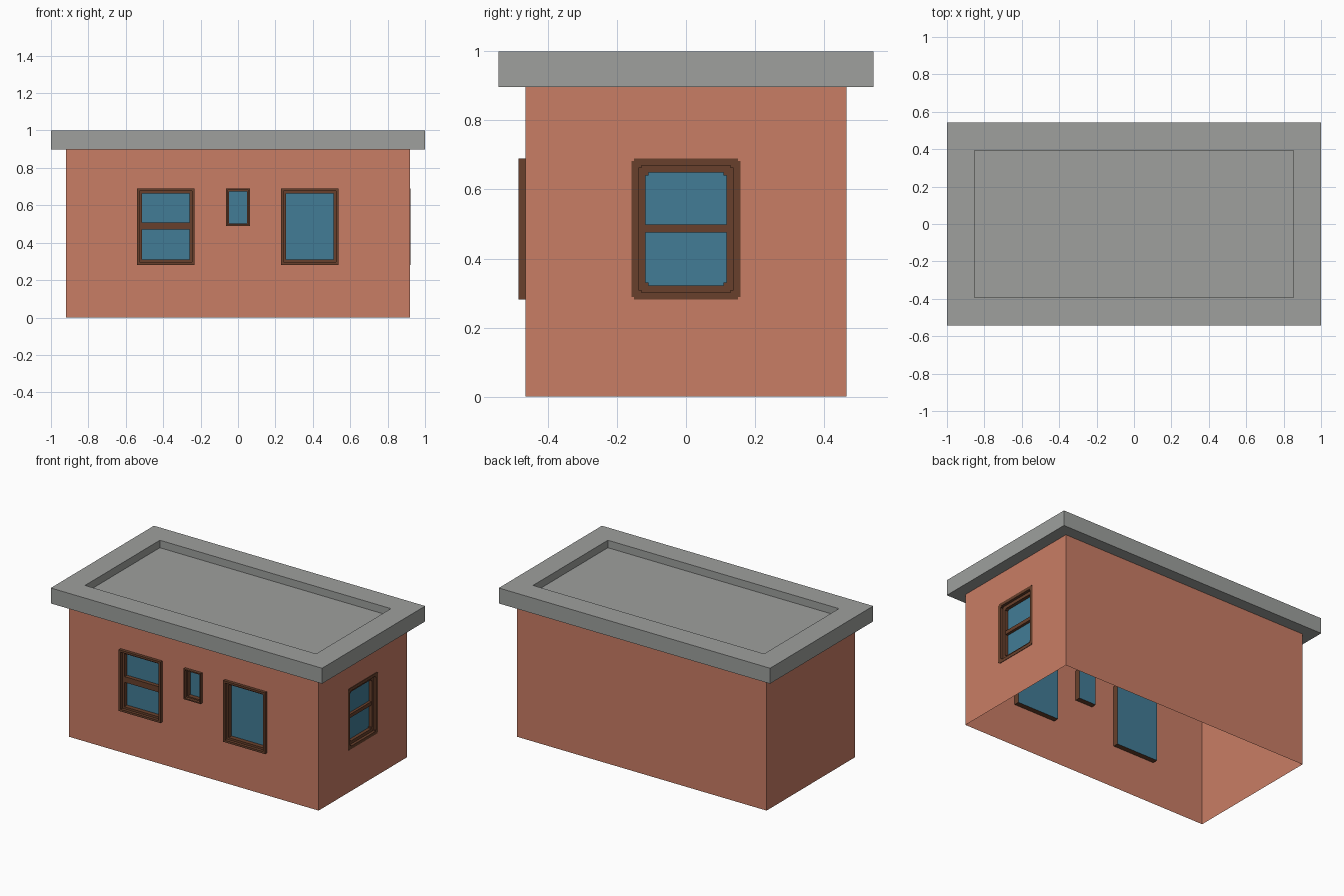
import bpy
import bmesh
from math import pi
from mathutils import Matrix

if "Cube" in bpy.data.objects:
    bpy.data.objects.remove(bpy.data.objects["Cube"], do_unlink=True)


def material(name, rgb):
    mat = bpy.data.materials.new(name)
    mat.use_nodes = True
    mat.diffuse_color = (*rgb, 1)
    mat.node_tree.nodes["Principled BSDF"].inputs["Base Color"].default_value = (*rgb, 1)
    return mat


TERRACOTTA = material("terracotta wall", (0.584, 0.205, 0.130))
CONCRETE = material("grey concrete", (0.342, 0.352, 0.340))
WOOD = material("brown wood", (0.138, 0.051, 0.025))
GLASS = material("blue glass", (0.054, 0.202, 0.305))

HALF_X, HALF_Y, WALL_TOP = 0.92, 0.465, 0.897


def finish(bm, name, mats, matrix=None):
    bmesh.ops.remove_doubles(bm, verts=bm.verts, dist=1e-5)
    bmesh.ops.recalc_face_normals(bm, faces=bm.faces)
    if matrix:
        bm.transform(matrix)
    mesh = bpy.data.meshes.new(name)
    bm.to_mesh(mesh)
    bm.free()
    for mat in mats:
        mesh.materials.append(mat)
    obj = bpy.data.objects.new(name, mesh)
    bpy.context.collection.objects.link(obj)
    return obj


def loft(bm, rings, cap_index=0):
    """Bridge successive rings of points and cap both ends."""
    loops = [[bm.verts.new(p) for p in ring] for ring in rings]
    n = len(loops[0])
    for a, b in zip(loops, loops[1:]):
        for i in range(n):
            j = (i + 1) % n
            bm.faces.new((a[i], a[j], b[j], b[i]))
    for end in (loops[0], loops[-1]):
        bm.faces.new(end).material_index = cap_index


def outline(u0, u1, z0, z1, notch):
    """Rectangle, optionally with a small square step in each corner."""
    if not notch:
        return [(u0, z0), (u1, z0), (u1, z1), (u0, z1)]
    a, b, c, d = u0 + notch, u1 - notch, z0 + notch, z1 - notch
    return [(a, z0), (b, z0), (b, c), (u1, c), (u1, d), (b, d),
            (b, z1), (a, z1), (a, d), (u0, d), (u0, c), (a, c)]


# Roof slab with a sunken top
def roof_ring(x, y, z):
    return [(sx * x, sy * y, z) for sx, sy in ((-1, -1), (1, -1), (1, 1), (-1, 1))]


bm = bmesh.new()
loft(bm, [roof_ring(1, 0.543, WALL_TOP), roof_ring(1, 0.543, 1),
          roof_ring(0.852, 0.394, 1), roof_ring(0.852, 0.394, 0.95)])
finish(bm, "roof", [CONCRETE])

# Windows: extent (u0, u1, z0, z1), border, levels (front, step, pane, back), bar, notch
FRONT = (0.02, 0.0, -0.03, -0.035)
SIDE = (0.003, -0.015, -0.037, -0.04)
front_windows = {
    "front_sash_window": ((-0.54, -0.232, 0.282, 0.69), 0.027, FRONT, (0.47, 0.508), 0),
    "front_small_window": ((-0.063, 0.063, 0.488, 0.69), 0.016, FRONT, None, 0),
    "front_plain_window": ((0.23, 0.538, 0.282, 0.69), 0.027, FRONT, None, 0),
}
side_windows = {
    "side_sash_window": ((-0.158, 0.158, 0.281, 0.69), 0.041, SIDE, (0.475, 0.499), 0.008),
}


def shrink(extent, inset):
    u0, u1, z0, z1 = extent
    return u0 + inset, u1 - inset, z0 + inset, z1 - inset


def window(name, spec, matrix):
    extent, border, (front, step, pane, back), bar, notch = spec
    profile = [(0, back), (0, front), (border / 2, front), (border / 2, step),
               (border, step), (border, pane)]
    bm = bmesh.new()
    loft(bm, [[(u, -d, z) for u, z in outline(*shrink(extent, i), notch)]
              for i, d in profile], cap_index=1)
    finish(bm, name, [WOOD, GLASS], matrix)
    if bar:
        u0, u1, _, _ = shrink(extent, border)
        bm = bmesh.new()
        loft(bm, [[(u, -d, z) for u, z in outline(u0, u1, *bar, 0)]
                  for d in (pane, step - 0.004)])
        finish(bm, name + "_bar", [WOOD], matrix)


# Wall sheet split around its window openings
def wall(bm, half, windows, matrix):
    holes = [shrink(s[0], s[1] * 0.4) for s in windows.values()]
    us = sorted({-half, half, *(u for h in holes for u in h[:2])})
    zs = sorted({0, WALL_TOP, *(z for h in holes for z in h[2:])})
    for u0, u1 in zip(us, us[1:]):
        for z0, z1 in zip(zs, zs[1:]):
            u, z = (u0 + u1) / 2, (z0 + z1) / 2
            if not any(h[0] < u < h[1] and h[2] < z < h[3] for h in holes):
                bm.faces.new([bm.verts.new(matrix @ Matrix.Translation((a, 0, b)).translation)
                              for a, b in outline(u0, u1, z0, z1, 0)])


# Four walls, open underneath
bm = bmesh.new()
sides = [(0, HALF_X, HALF_Y, front_windows), (pi / 2, HALF_Y, HALF_X, side_windows),
         (pi, HALF_X, HALF_Y, {}), (-pi / 2, HALF_Y, HALF_X, {})]
for angle, half, offset, windows in sides:
    place = Matrix.Rotation(angle, 4, "Z") @ Matrix.Translation((0, -offset, 0))
    wall(bm, half, windows, place)
    for name, spec in windows.items():
        window(name, spec, place)
finish(bm, "walls", [TERRACOTTA])
